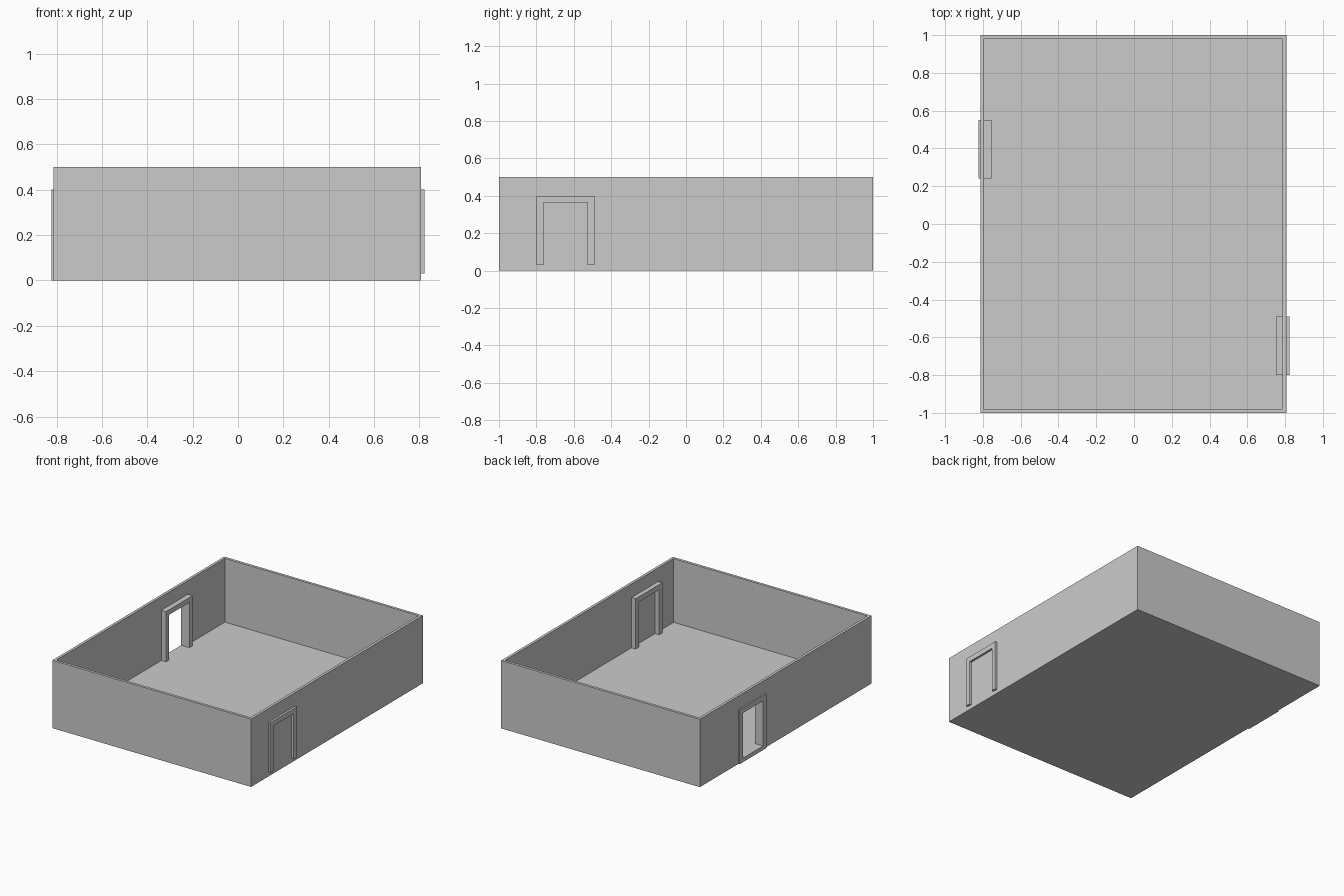
import bpy
import bmesh

if "Cube" in bpy.data.objects:
    bpy.data.objects.remove(bpy.data.objects["Cube"])

FLOOR = 0.03


def extrude_profile(name, profile, x0, x1):
    """Extrude a closed (y, z) outline along x from x0 to x1."""
    bm = bmesh.new()
    face = bm.faces.new([bm.verts.new((x0, y, z)) for y, z in profile])
    ext = bmesh.ops.extrude_face_region(bm, geom=[face])
    verts = [g for g in ext["geom"] if isinstance(g, bmesh.types.BMVert)]
    bmesh.ops.translate(bm, verts=verts, vec=(x1 - x0, 0, 0))
    bmesh.ops.recalc_face_normals(bm, faces=bm.faces[:])
    mesh = bpy.data.meshes.new(name)
    bm.to_mesh(mesh)
    bm.free()
    obj = bpy.data.objects.new(name, mesh)
    bpy.context.collection.objects.link(obj)
    return obj


def box(name, x0, x1, y0, y1, z0, z1):
    return extrude_profile(name, [(y0, z0), (y1, z0), (y1, z1), (y0, z1)], x0, x1)


def cut(obj, cutter):
    """Subtract the cutter, apply, and discard it."""
    mod = obj.modifiers.new("cut", 'BOOLEAN')
    mod.operation = 'DIFFERENCE'
    mod.solver = 'EXACT'
    mod.object = cutter
    bpy.context.view_layer.objects.active = obj
    bpy.ops.object.modifier_apply(modifier=mod.name)
    bpy.data.objects.remove(cutter)


def door_frame(name, x0, x1, y0, y1, top=0.40, w=0.037):
    """Upside-down U frame standing at floor level."""
    return extrude_profile(name, [
        (y0, FLOOR), (y0 + w, FLOOR), (y0 + w, top - w), (y1 - w, top - w),
        (y1 - w, FLOOR), (y1, FLOOR), (y1, top), (y0, top)], x0, x1)


# Room shell: floor slab and four thin walls, open at the top
room = box("room_shell", -0.813, 0.807, -1, 1, 0, 0.5)
cut(room, box("room_hollow", -0.793, 0.787, -0.98, 0.98, FLOOR, 0.6))

# Open doorway through the left wall
cut(room, box("doorway_cutter", -0.9, -0.7, 0.277, 0.513, FLOOR, 0.363))

# Door frames, standing proud of both wall faces
door_frame("left_door_frame", -0.823, -0.755, 0.24, 0.55)
door_frame("right_door_frame", 0.753, 0.823, -0.80, -0.49)

# Sill under the open doorway
box("left_door_sill", -0.823, -0.813, 0.24, 0.55, 0, FLOOR)
